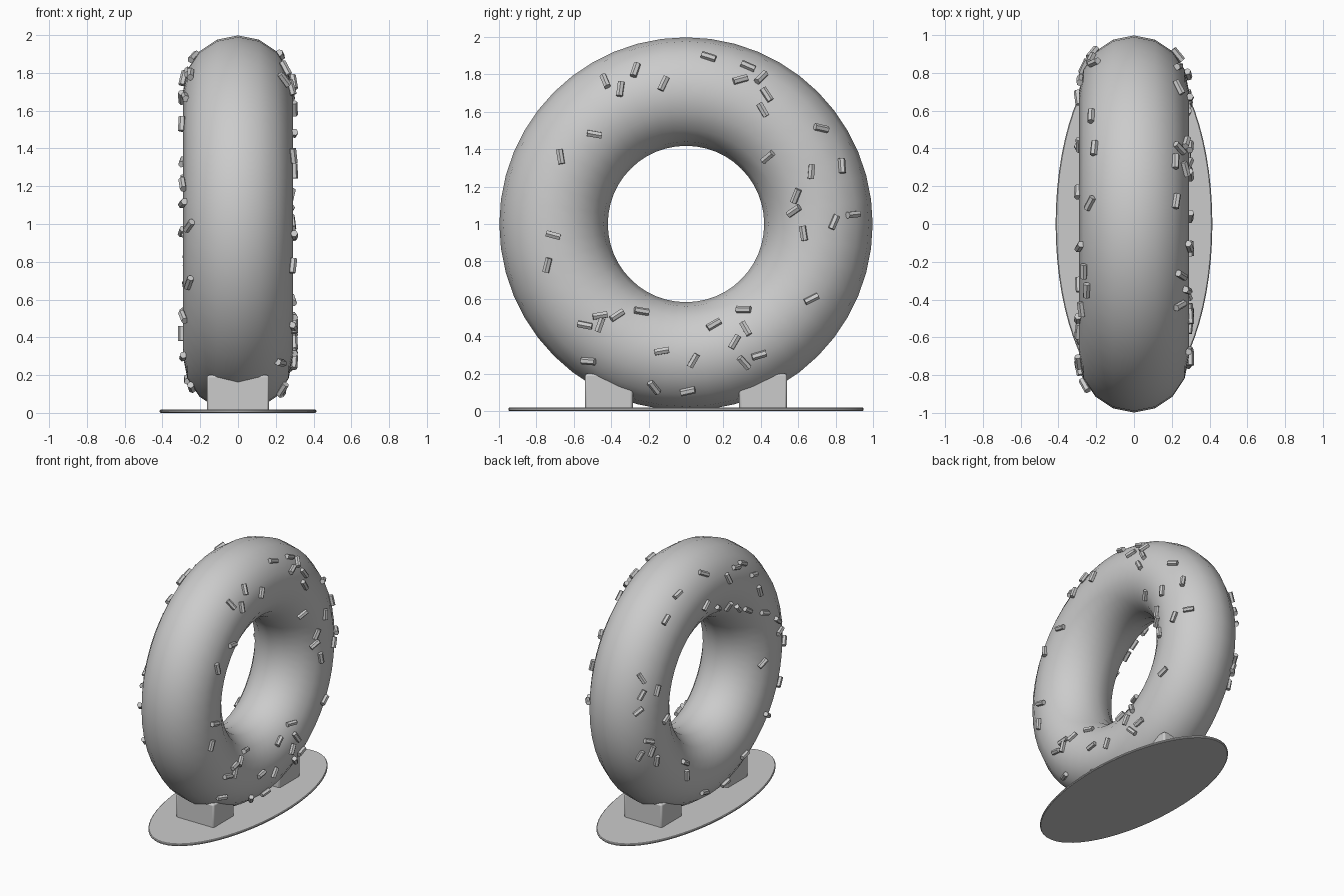
import bpy, bmesh, math, random
from mathutils import Vector, Matrix

if "Cube" in bpy.data.objects:
    bpy.data.objects.remove(bpy.data.objects["Cube"])

random.seed(4)
R, T = 0.708, 0.29          # ring and tube radius
grey = bpy.data.materials.new("light grey")
grey.diffuse_color = (0.6, 0.6, 0.6, 1)
grey.use_nodes = True
grey.node_tree.nodes["Principled BSDF"].inputs["Base Color"].default_value = grey.diffuse_color


def finish(ob, name, angle=None):
    ob.name = name
    ob.data.materials.clear()
    ob.data.materials.append(grey)
    if angle:
        bpy.ops.object.select_all(action='DESELECT')
        ob.select_set(True)
        bpy.context.view_layer.objects.active = ob
        bpy.ops.object.shade_smooth_by_angle(angle=math.radians(angle))
    return ob


def bevel(ob, width, segments):
    m = ob.modifiers.new("bevel", 'BEVEL')
    m.width, m.segments = width, segments


# Upright ring, axis along x
bpy.ops.mesh.primitive_torus_add(major_segments=48, minor_segments=16,
                                 major_radius=R, minor_radius=T,
                                 location=(0, 0, 1), rotation=(0, math.pi / 2, 0))
ring = finish(bpy.context.object, "donut_ring", 60)

# Thin oval base plate
bpy.ops.mesh.primitive_cylinder_add(vertices=64, radius=1, depth=0.018, location=(0, 0, 0.009))
base = bpy.context.object
base.scale = (0.415, 0.95, 1)
bpy.ops.object.transform_apply(location=False, rotation=False, scale=True)
bevel(base, 0.005, 1)
finish(base, "base_plate", 30)

# Two support blocks that hold the ring
for side, name in ((-1, "front_support"), (1, "back_support")):
    bpy.ops.mesh.primitive_cube_add(size=1, location=(0, side * 0.412, 0.102))
    block = bpy.context.object
    block.scale = (0.33, 0.256, 0.196)
    bpy.ops.object.transform_apply(location=False, rotation=False, scale=True)
    bevel(block, 0.012, 2)
    finish(block, name, 35)

# Sprinkles: y, z and tilt in degrees on the right face
right = [
    (-.43, 1.76, 115), (-.35, 1.72, 85), (-.27, 1.82, 80), (-.12, 1.75, 65), (.12, 1.89, 155),
    (.33, 1.84, 155), (.29, 1.77, 20), (.40, 1.78, 50), (.43, 1.69, 120), (.41, 1.61, 120),
    (.72, 1.51, 0), (-.49, 1.48, 170), (-.67, 1.36, 100), (.44, 1.36, 40), (.67, 1.28, 85),
    (.83, 1.31, 85), (.59, 1.15, 65), (.58, 1.07, 30), (.63, .95, 100), (.79, 1.01, 65),
    (.89, 1.05, 5), (-.71, .94, 165), (-.74, .78, 75), (.67, .60, 25), (.31, .54, 170),
    (.15, .46, 35), (.32, .44, 120), (.26, .37, 60), (.39, .30, 15), (.31, .26, 130),
    (.04, .27, 60), (-.13, .32, 10), (-.17, .13, 115), (.01, .11, 20), (-.24, .53, 0),
    (-.37, .51, 35), (-.46, .46, 70), (-.46, .51, 10), (-.54, .46, 170), (-.52, .27, 10)]
# y and z on the left face
left = [
    (.11, 1.88), (-.25, 1.80), (-.12, 1.77), (-.35, 1.79), (-.45, 1.67), (-.50, 1.53),
    (.40, 1.82), (.57, 1.69), (.17, 1.67), (-.03, 1.57), (-.18, 1.52), (-.30, 1.46),
    (-.40, 1.41), (-.57, 1.33), (-.73, 1.21), (-.76, 1.11), (-.85, .99), (-.58, .92),
    (-.79, .69), (-.60, .51), (.85, 1.33), (.76, 1.22), (.87, 1.21), (.90, 1.09),
    (.67, .96), (.83, .84), (.80, .75), (.87, .73), (.75, .66), (.42, .52),
    (.41, .42), (.15, .18), (-.32, .30), (-.14, .14)]


def sprinkles(name, side, spots):
    bm = bmesh.new()
    for y, z, tilt in spots:
        radial = Vector((0, y, z - 1))
        out = radial.length - R
        x = side * math.sqrt(max(T * T - out * out, 0.002))
        normal = (Vector((x, 0, 0)) + radial.normalized() * out).normalized()
        a = math.radians(tilt)
        along = Vector((0, math.cos(a), math.sin(a)))
        along = (along - normal * along.dot(normal)).normalized()
        across = normal.cross(along)
        rot = Matrix((across, normal, along)).transposed().to_4x4()
        pos = Vector((x, y, z)) + normal * 0.008
        bmesh.ops.create_cone(bm, cap_ends=True, segments=6, radius1=0.019, radius2=0.019,
                              depth=0.078, matrix=Matrix.Translation(pos) @ rot)
    me = bpy.data.meshes.new(name)
    bm.to_mesh(me)
    bm.free()
    ob = bpy.data.objects.new(name, me)
    bpy.context.collection.objects.link(ob)
    finish(ob, name)


sprinkles("right_sprinkles", 1, right)
sprinkles("left_sprinkles", -1, [(y, z, random.uniform(0, 180)) for y, z in left])
